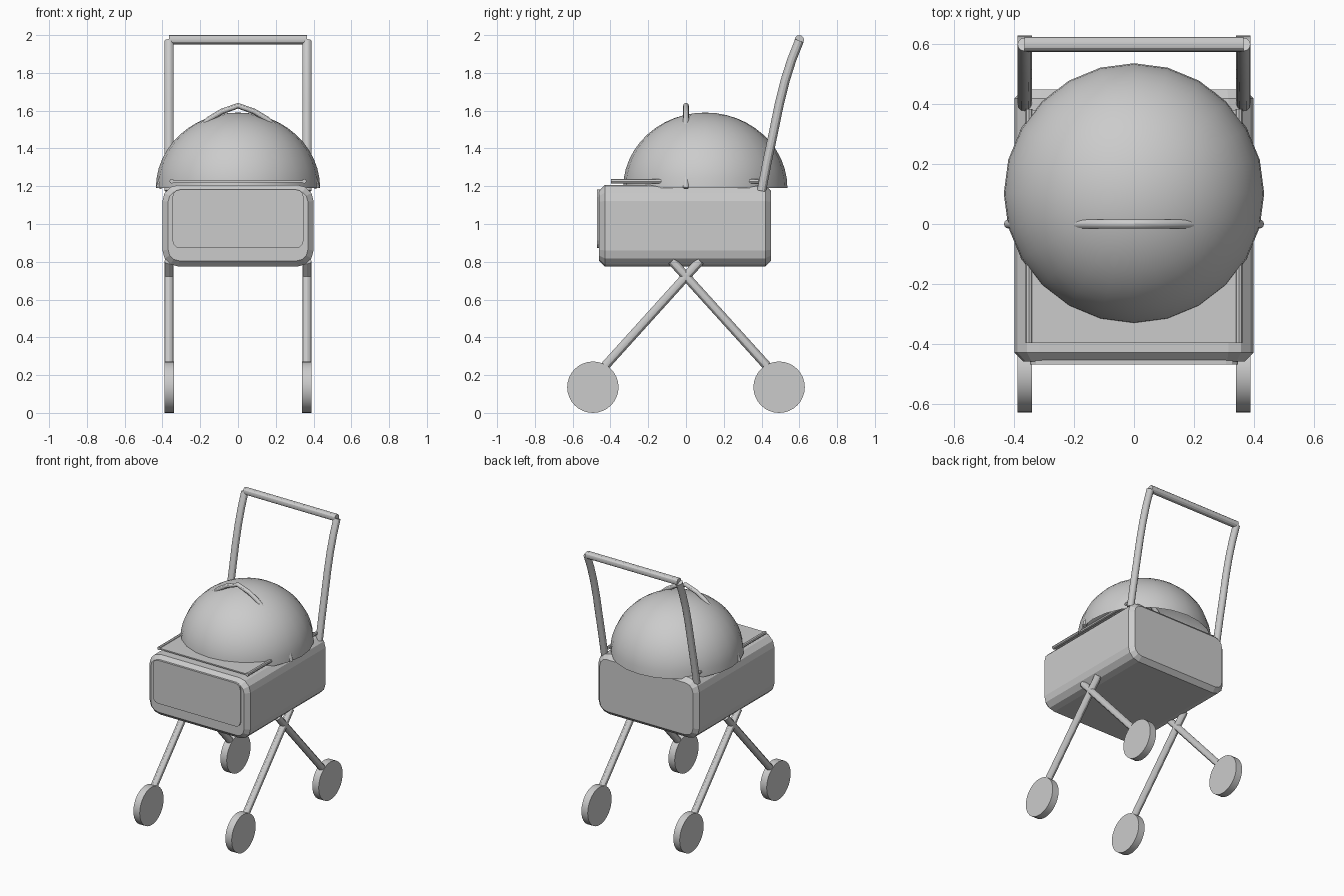
import bpy, bmesh, math
from mathutils import Vector

if "Cube" in bpy.data.objects:
    bpy.data.objects.remove(bpy.data.objects["Cube"])


def make_object(name, bm, smooth=True):
    bmesh.ops.recalc_face_normals(bm, faces=bm.faces[:])
    mesh = bpy.data.meshes.new(name)
    bm.to_mesh(mesh)
    bm.free()
    ob = bpy.data.objects.new(name, mesh)
    bpy.context.collection.objects.link(ob)
    if smooth:
        bpy.ops.object.select_all(action='DESELECT')
        bpy.context.view_layer.objects.active = ob
        ob.select_set(True)
        bpy.ops.object.shade_smooth_by_angle(angle=math.radians(30))
    return ob


def box(name, lo, hi, round_y=0, segs=3, rim=0):
    """Box with rounded edges along y and a chamfered rim at both ends."""
    lo, hi = Vector(lo), Vector(hi)
    bm = bmesh.new()
    bmesh.ops.create_cube(bm, size=1)
    for v in bm.verts:
        v.co = (lo + hi) / 2 + v.co * (hi - lo)
    if round_y:
        edges = [e for e in bm.edges
                 if abs(e.verts[0].co.y - e.verts[1].co.y) > 1e-4]
        bmesh.ops.bevel(bm, geom=edges, offset=round_y, segments=segs,
                        profile=0.5, affect='EDGES')
    if rim:
        edges = [e for e in bm.edges
                 if abs(e.verts[0].co.y - e.verts[1].co.y) < 1e-4]
        bmesh.ops.bevel(bm, geom=edges, offset=rim, segments=1, affect='EDGES')
    return make_object(name, bm, smooth=False)


def tube(name, points, radius, sides=12):
    """Capped round tube swept along a path."""
    pts = [Vector(p) for p in points]
    bm = bmesh.new()
    rings = []
    for i, p in enumerate(pts):
        t = (pts[min(i + 1, len(pts) - 1)] - pts[max(i - 1, 0)]).normalized()
        ref = Vector((1, 0, 0)) if abs(t.x) < 0.01 else Vector((0, 1, 0))
        u = t.cross(ref).normalized()
        w = t.cross(u)
        rings.append([bm.verts.new(p + radius * (u * math.cos(a) + w * math.sin(a)))
                      for a in (2 * math.pi * k / sides for k in range(sides))])
    for a, b in zip(rings, rings[1:]):
        for k in range(sides):
            n = (k + 1) % sides
            bm.faces.new((a[k], a[n], b[n], b[k]))
    bm.faces.new(rings[0])
    bm.faces.new(rings[-1])
    return make_object(name, bm)


# Rounded basket body and the front panel
box("basket", (-0.4, -0.46, 0.775), (0.4, 0.45, 1.207), round_y=0.085, rim=0.03)
box("front_panel", (-0.347, -0.47, 0.872), (0.347, -0.45, 1.182), round_y=0.04)

# Thin cover sheet on top of the basket
box("cover_sheet", (-0.352, -0.397, 1.221), (0.352, 0.38, 1.23))

# Open half-sphere hood
bm = bmesh.new()
bmesh.ops.create_uvsphere(bm, u_segments=24, v_segments=24, radius=1)
bmesh.ops.delete(bm, geom=[v for v in bm.verts if v.co.z < -0.01], context='VERTS')
for v in bm.verts:
    v.co = Vector((v.co.x * 0.435, v.co.y * 0.435 + 0.102, v.co.z * 0.4 + 1.19))
make_object("hood", bm)

# Hoop that carries the hood and shows at its crown
half = [(0.42, 1.19), (0.385, 1.30), (0.28, 1.44), (0.15, 1.557), (0.085, 1.596)]
hoop = [(-x, 0, z) for x, z in half] + [(0, 0, 1.626)] + [(x, 0, z) for x, z in half[::-1]]
tube("hood_hoop", hoop, 0.015)

# Push bar
tube("push_bar", [(-0.365, 0.6, 1.975), (0.365, 0.6, 1.975)], 0.025)

grip_path = [(0.40, 1.175), (0.43, 1.33), (0.462, 1.48), (0.495, 1.64),
             (0.525, 1.76), (0.56, 1.87), (0.60, 1.97)]
for side, sx in (("left", -1), ("right", 1)):
    x = 0.365 * sx
    # Curved push arm
    tube(f"push_arm_{side}", [(x, y, z) for y, z in grip_path], 0.024)
    # Rod along the edge of the cover sheet
    tube(f"cover_rod_{side}", [(0.351 * sx, -0.397, 1.226),
                               (0.351 * sx, 0.385, 1.226)], 0.012, 8)
    for end, sy in (("front", -1), ("rear", 1)):
        # Crossed leg
        tube(f"{end}_leg_{side}", [(x, sy * 0.495, 0.175), (x, -sy * 0.075, 0.805)], 0.024)
        # Wheel disc
        tube(f"{end}_wheel_{side}", [(x - 0.025, sy * 0.493, 0.136),
                                     (x + 0.025, sy * 0.493, 0.136)], 0.136, 32)
